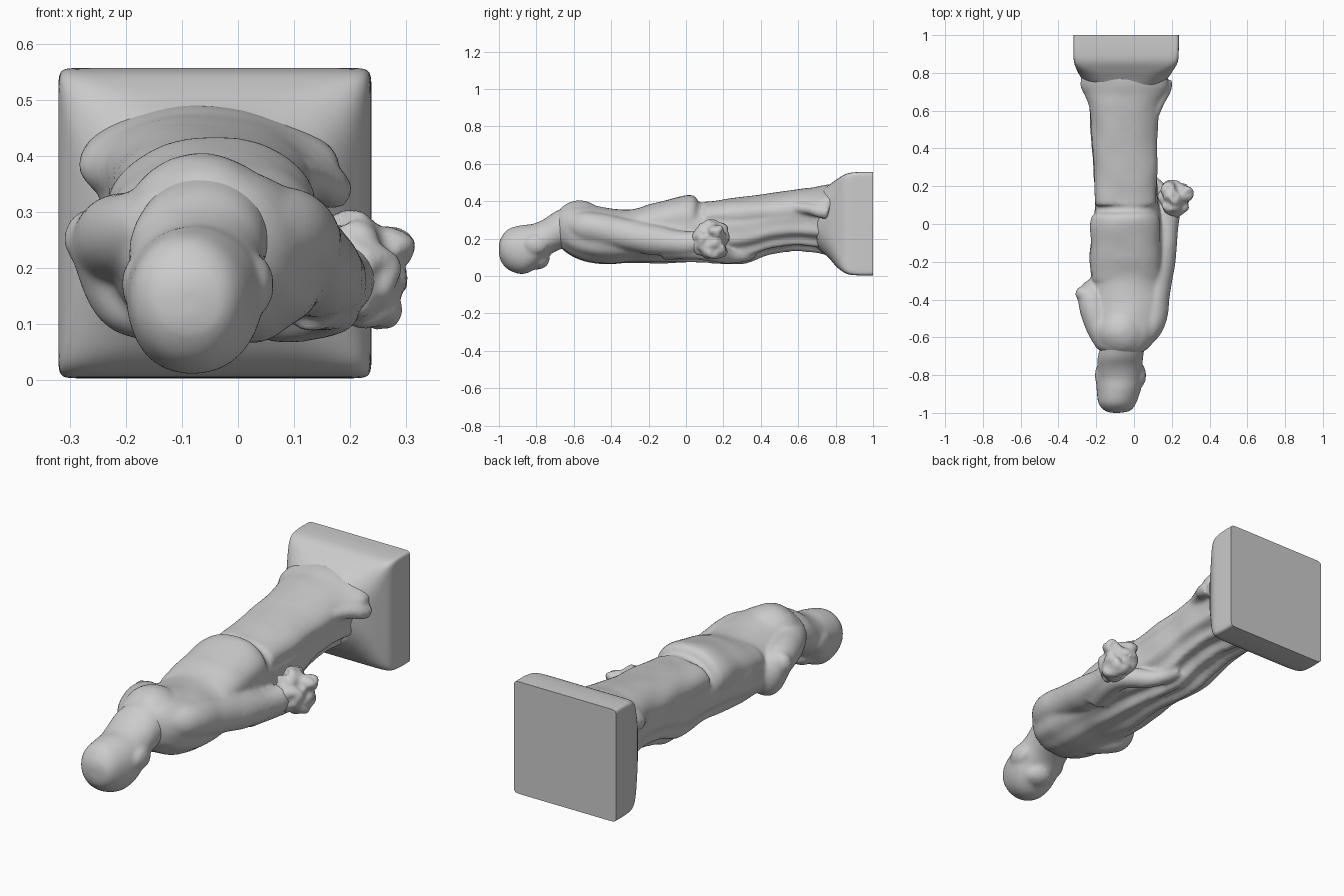
import bpy, bmesh, math, random
from mathutils import Vector, noise

if "Cube" in bpy.data.objects:
    bpy.data.objects.remove(bpy.data.objects["Cube"])

random.seed(4)


def catmull(a, b, c, d, t):
    return [0.5 * (2*q + (r-p)*t + (2*p-5*q+4*r-s)*t*t + (3*q-p-3*r+s)*t**3)
            for p, q, r, s in zip(a, b, c, d)]


def smooth_path(keys, steps=6):
    pts = []
    for i in range(len(keys)-1):
        q = [keys[max(i-1, 0)], keys[i], keys[i+1], keys[min(i+2, len(keys)-1)]]
        pts += [catmull(*q, k/steps) for k in range(steps)]
    return pts + [list(keys[-1])]


def mesh_object(name, bm):
    bmesh.ops.recalc_face_normals(bm, faces=bm.faces)
    me = bpy.data.meshes.new(name)
    bm.to_mesh(me)
    bm.free()
    ob = bpy.data.objects.new(name, me)
    bpy.context.collection.objects.link(ob)
    return ob


def bridge(bm, rings):
    n = len(rings[0])
    for a, b in zip(rings, rings[1:]):
        for i in range(n):
            bm.faces.new((a[i], a[(i+1) % n], b[(i+1) % n], b[i]))
    bm.faces.new(rings[0])
    bm.faces.new(rings[-1][::-1])


def loft(name, secs, power=2.3, folds=0.0, n=72, lean=0.0):
    """Sections are (y, x min, x max, z min, z max[, power]); folds ripple the
    underside of the skirt, lean pushes the top ridge sideways."""
    bm, rings = bmesh.new(), []
    secs = [s if len(s) == 6 else (*s, power) for s in secs]
    for y, x0, x1, z0, z1, pw in smooth_path(secs):
        ring = []
        amount = folds*min(1, max(0.25, (y + 0.35)/0.4))
        for k in range(n):
            a = math.tau*(k + 0.5)/n
            c, s = math.cos(a), math.sin(a)
            f = 1 - amount*max(0, 0.25 - s)*(0.5 + 0.5*math.sin(11*a + 3*y))
            x = math.copysign(abs(c)**(2/pw), c)*f + lean*max(0, s)**2
            z = math.copysign(abs(s)**(2/pw), s)*f
            ring.append(bm.verts.new(((x0+x1)/2 + x*(x1-x0)/2, y, (z0+z1)/2 + z*(z1-z0)/2)))
        rings.append(ring)
    bridge(bm, rings)
    return mesh_object(name, bm)


def limb(name, path, n=24):
    """Tube along points (x, y, z, radius)."""
    pts = smooth_path(path)
    bm, rings = bmesh.new(), []
    for i, p in enumerate(pts):
        t = Vector(pts[min(i+1, len(pts)-1)][:3]) - Vector(pts[max(i-1, 0)][:3])
        u = t.cross(Vector((0, 0.3, 1))).normalized()
        v = t.cross(u).normalized()
        rings.append([bm.verts.new(Vector(p[:3]) + p[3]*(u*math.cos(math.tau*k/n) + v*math.sin(math.tau*k/n)))
                      for k in range(n)])
    bridge(bm, rings)
    return mesh_object(name, bm)


def blob(name, loc, size):
    bm = bmesh.new()
    bmesh.ops.create_icosphere(bm, subdivisions=3, radius=1)
    for v in bm.verts:
        v.co = Vector(loc) + Vector(a*b for a, b in zip(v.co, size))
    return mesh_object(name, bm)


def fuse(name, parts, voxel, smooth, rough, scale=8):
    """Join parts into one carved surface."""
    bpy.ops.object.select_all(action='DESELECT')
    for p in parts:
        p.select_set(True)
    bpy.context.view_layer.objects.active = parts[0]
    bpy.ops.object.join()
    ob = bpy.context.object
    ob.name = name
    m = ob.modifiers.new("fuse", 'REMESH')
    m.mode, m.voxel_size = 'VOXEL', voxel
    s = ob.modifiers.new("soften", 'SMOOTH')
    s.iterations, s.factor = smooth, 0.5
    for mod in ("fuse", "soften"):
        bpy.ops.object.modifier_apply(modifier=mod)
    for v in ob.data.vertices:
        v.co += v.normal*rough*noise.noise(v.co*scale)
    bpy.ops.object.shade_smooth()
    return ob


# plinth: round where it meets the robe, square at its flat end
plinth = loft("plinth", [
    (0.70, -0.22, 0.12, 0.15, 0.45, 2.5), (0.76, -0.27, 0.17, 0.10, 0.485, 4),
    (0.81, -0.30, 0.205, 0.045, 0.52, 8), (0.86, -0.318, 0.232, 0.012, 0.548, 22),
    (0.92, -0.32, 0.237, 0.004, 0.556, 32), (1.0, -0.32, 0.238, 0.004, 0.556, 32)], n=120)
bpy.context.view_layer.objects.active = plinth
plinth.select_set(True)
bpy.ops.object.shade_smooth_by_angle(angle=math.radians(50))

# long robe with folds on its front (the underside)
robe = loft("robe", [
    (0.80, -0.25, 0.14, 0.10, 0.46), (0.70, -0.245, 0.13, 0.12, 0.465),
    (0.58, -0.235, 0.125, 0.13, 0.455), (0.45, -0.23, 0.125, 0.11, 0.435),
    (0.30, -0.215, 0.125, 0.06, 0.41), (0.12, -0.205, 0.13, 0.065, 0.39),
    (0.0, -0.22, 0.145, 0.065, 0.405), (-0.15, -0.235, 0.15, 0.065, 0.395),
    (-0.30, -0.23, 0.16, 0.07, 0.355), (-0.45, -0.225, 0.16, 0.06, 0.37),
    (-0.58, -0.215, 0.125, 0.09, 0.385), (-0.65, -0.20, 0.085, 0.13, 0.37),
    (-0.69, -0.15, 0.03, 0.18, 0.34)], power=2.15, folds=0.14)

# cape over the back: lower part with a flared, peaked hem, and upper part
cape = loft("cape", [
    (0.79, -0.28, 0.17, 0.30, 0.49, 1.9), (0.73, -0.285, 0.18, 0.28, 0.485, 1.8),
    (0.68, -0.26, 0.16, 0.27, 0.475, 1.9), (0.60, -0.235, 0.13, 0.25, 0.465, 2),
    (0.40, -0.22, 0.125, 0.24, 0.435, 2.1), (0.1, -0.205, 0.12, 0.24, 0.40, 2.1)], lean=-0.08)
hem_corner = limb("hem_corner", [(0.09, 0.55, 0.37, 0.025), (0.14, 0.66, 0.36, 0.032), (0.165, 0.71, 0.345, 0.034),
                                 (0.17, 0.76, 0.335, 0.034)])
overcape = loft("overcape", [
    (0.06, -0.20, 0.11, 0.2, 0.41), (0.03, -0.225, 0.135, 0.18, 0.433), (-0.06, -0.23, 0.14, 0.18, 0.42),
    (-0.3, -0.22, 0.14, 0.18, 0.35)], power=2.1)
hood = blob("hood", (-0.06, -0.57, 0.29), (0.14, 0.13, 0.112))

# arms inside wide sleeves, one reaching forward, one bent over the chest
reaching_arm = limb("reaching_arm", [
    (0.03, -0.62, 0.28, 0.06), (0.08, -0.52, 0.26, 0.085), (0.11, -0.35, 0.23, 0.085),
    (0.145, -0.15, 0.19, 0.08), (0.175, 0.0, 0.175, 0.065), (0.20, 0.12, 0.185, 0.055)])
bent_arm = limb("bent_arm", [
    (-0.14, -0.64, 0.27, 0.06), (-0.18, -0.53, 0.26, 0.08), (-0.225, -0.39, 0.24, 0.075),
    (-0.195, -0.36, 0.155, 0.07), (-0.12, -0.41, 0.12, 0.06), (-0.05, -0.46, 0.11, 0.045)])
elbow = blob("elbow", (-0.265, -0.37, 0.25), (0.048, 0.045, 0.055))
# cloth hanging below the reaching hand
drape = limb("drape", [(0.13, -0.12, 0.15, 0.065), (0.16, 0.02, 0.14, 0.055),
                       (0.16, 0.13, 0.13, 0.05), (0.08, 0.24, 0.105, 0.04), (0.02, 0.36, 0.12, 0.03)])
figure = fuse("robed_body", [robe, cape, hem_corner, overcape, hood, reaching_arm, bent_arm, elbow, drape],
              0.010, 7, 0.006)

# lumpy bundle in the hand
lumps = [blob("lump", (0.21, 0.13, 0.185), (0.085, 0.095, 0.085))]
for i in range(8):
    a = math.tau*i/8
    lumps.append(blob("lump", (0.215 + random.uniform(-0.03, 0.03), 0.135 + 0.063*math.cos(a),
                               0.195 + 0.07*math.sin(a)), (0.05, 0.042, 0.04)))
lumps.append(blob("lump", (0.28, 0.16, 0.24), (0.04, 0.045, 0.035)))
bundle = fuse("held_bundle", lumps, 0.009, 5, 0.02, 20)

# bowed head with neck, small ears and face
skull = loft("skull", [
    (-1.0, -0.11, -0.07, 0.11, 0.17), (-0.988, -0.155, -0.02, 0.075, 0.205),
    (-0.95, -0.187, 0.01, 0.035, 0.25), (-0.88, -0.197, 0.035, 0.01, 0.272),
    (-0.82, -0.20, 0.045, 0.03, 0.28), (-0.76, -0.195, 0.045, 0.085, 0.305),
    (-0.70, -0.19, 0.05, 0.13, 0.345), (-0.62, -0.17, 0.06, 0.16, 0.375)], power=2.1)
ears = [blob("ear", (x, -0.80, 0.17), (0.028, 0.06, 0.05)) for x in (-0.18, 0.035)]
chin = blob("chin", (-0.07, -0.80, 0.09), (0.075, 0.07, 0.055))
head = fuse("head", [skull, chin] + ears, 0.010, 7, 0.003)
